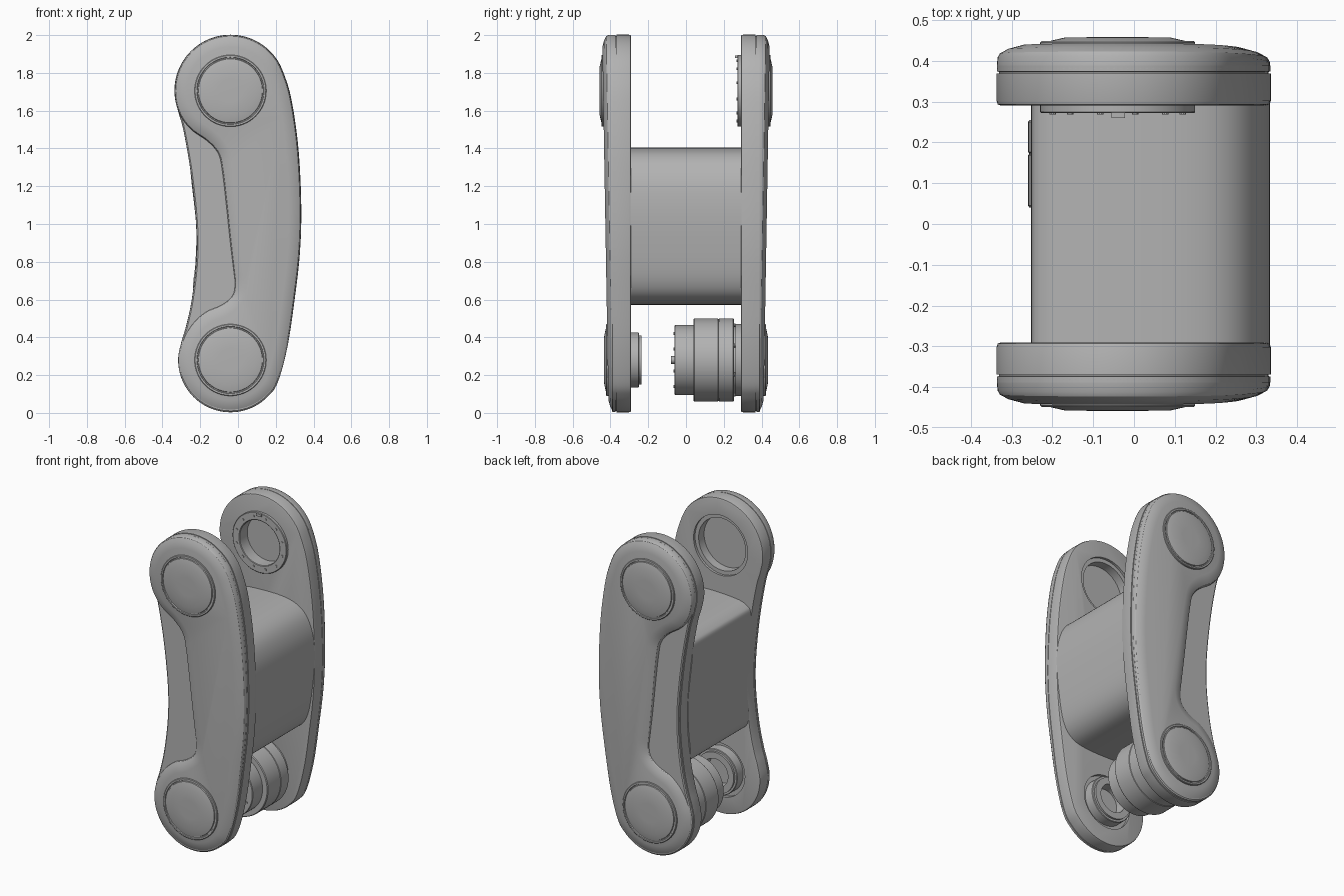
import bpy, bmesh
from math import radians, sin, cos, pi

if "Cube" in bpy.data.objects:
    bpy.data.objects.remove(bpy.data.objects["Cube"], do_unlink=True)

grey = bpy.data.materials.new("satin_grey")
grey.use_nodes = True
COLOUR = (0.45, 0.45, 0.45, 1)
grey.diffuse_color = COLOUR
for node in grey.node_tree.nodes:
    if node.type == 'BSDF_PRINCIPLED':
        node.inputs["Base Color"].default_value = COLOUR
        node.inputs["Roughness"].default_value = 0.5

CX, TOP, LOW = -0.04, 1.705, 0.28      # joint axis x, upper and lower joint heights


def shade(mesh):
    for p in mesh.polygons:
        p.use_smooth = True
    mesh.set_sharp_from_angle(angle=radians(28))


def loft(name, loops, closed=False):
    """Skin a row of equal-length loops; cap the ends or join them round."""
    bm = bmesh.new()
    rows = [[bm.verts.new(p) for p in loop] for loop in loops]
    n = len(rows[0])
    pairs = list(zip(rows, rows[1:]))
    if closed:
        pairs.append((rows[-1], rows[0]))
    else:
        bm.faces.new(rows[0])
        bm.faces.new(rows[-1])
    for a, b in pairs:
        for i in range(n):
            j = (i + 1) % n
            bm.faces.new((a[i], a[j], b[j], b[i]))
    bmesh.ops.recalc_face_normals(bm, faces=bm.faces)
    mesh = bpy.data.meshes.new(name)
    bm.to_mesh(mesh)
    bm.free()
    mesh.materials.append(grey)
    shade(mesh)
    obj = bpy.data.objects.new(name, mesh)
    bpy.context.scene.collection.objects.link(obj)
    return obj


def turned(name, profile, z, x=CX, closed=False, n=64):
    """Turn a (radius, y) profile about an axis along y."""
    ring = [2 * pi * i / n for i in range(n)]
    return loft(name, [[(x + r * cos(a), y, z + r * sin(a)) for a in ring]
                       for r, y in profile], closed)


def bolts(name, count, ring_r, size, y0, y1, z):
    for i in range(count):
        a = 2 * pi * (i + 0.5) / count
        turned(f"{name}_{i + 1}", [(size, y0), (size, y1)],
               z + ring_r * sin(a), CX + ring_r * cos(a), n=10)


def arc(z, r, a0, a1, n=9):
    return [(CX + r * cos(radians(a0 + (a1 - a0) * i / n)),
             z + r * sin(radians(a0 + (a1 - a0) * i / n))) for i in range(n + 1)]


def smooth(pts, steps=6):
    """Closed smooth curve through the points."""
    out, n = [], len(pts)
    for i in range(n):
        p0, p1, p2, p3 = (pts[(i + k - 1) % n] for k in range(4))
        for s in range(steps):
            t = s / steps
            out.append(tuple(0.5 * (2 * b + (c - a) * t + (2*a - 5*b + 4*c - d) * t**2
                                    + (3*b - a - 3*c + d) * t**3)
                             for a, b, c, d in zip(p0, p1, p2, p3)))
    return out


def inset(loop, d):
    out, n = [], len(loop)
    for i, (x, z) in enumerate(loop):
        tx = loop[(i + 1) % n][0] - loop[i - 1][0]
        tz = loop[(i + 1) % n][1] - loop[i - 1][1]
        k = d / (tx * tx + tz * tz) ** 0.5
        out.append((x - tz * k, z + tx * k))
    return out


def at(loop, y, slope=0.0):
    return [(x, y + slope * z, z) if y > 0 else (x, y - slope * z, z) for x, z in loop]


def drill(obj, holes):
    """Cut round pockets (radius, y from, y to, z) out of a part."""
    for r, y0, y1, z in holes:
        cutter = turned("cutter", [(r, y0), (r, y1)], z)
        cutter.hide_render = True
        mod = obj.modifiers.new("pocket", 'BOOLEAN')
        mod.operation, mod.solver, mod.object = 'DIFFERENCE', 'EXACT', cutter
        deps = bpy.context.evaluated_depsgraph_get()
        mesh = bpy.data.meshes.new_from_object(obj.evaluated_get(deps))
        obj.modifiers.clear()
        obj.data = mesh
        bpy.data.objects.remove(cutter, do_unlink=True)
    shade(obj.data)


# Outlines: the whole arm, the raised part of the cover, and the bridge
right_edge = [(.262, .35), (.30, .6), (.328, .85), (.335, 1.1), (.32, 1.4),
              (.285, 1.65), (.247, 1.785)]
arm = smooth(arc(TOP, .297, 35, 200)
             + [(-.29, 1.5), (-.25, 1.27), (-.222, 1.0), (-.222, .8), (-.245, .6), (-.275, .46)]
             + arc(LOW, .277, 160, 335) + right_edge)
raised = smooth(arc(TOP, .297, 35, 205)
                + [(-.25, 1.50), (-.16, 1.435), (-.105, 1.37), (-.085, 1.28), (-.066, 1.12),
                   (-.045, .92), (-.028, .77), (-.02, .68), (-.035, .62), (-.09, .575),
                   (-.17, .54), (-.235, .485)]
                + arc(LOW, .277, 150, 335) + right_edge)
bridge = smooth([(-.252, 1.3), (-.222, 1.0), (-.225, .8), (-.237, .66), (-.20, .59),
                 (-.1, .575), (.1, .575), (.22, .605), (.288, .7), (.322, .9), (.333, 1.1),
                 (.312, 1.25), (.245, 1.355), (.12, 1.40), (-.1, 1.40), (-.22, 1.375)])

# Bridge between the two arms
loft("bridge", [at(bridge, -.295), at(bridge, .295)])

# Arms: inner plate, cover base, raised cover and joint caps on each side
plates = {}
for side, s in (("front", -1), ("back", 1)):
    plates[side] = loft(side + "_inner_plate", [
        at(inset(arm, .012), s * .29), at(inset(arm, .003), s * .293),
        at(arm, s * .302), at(arm, s * .369)])
    loft(side + "_cover_base", [
        at(inset(arm, .006), s * .367), at(inset(arm, .006), s * .373),
        at(inset(arm, .001), s * .374), at(inset(arm, .001), s * .388),
        at(inset(arm, .008), s * .393)])
    loft(side + "_raised_cover", [
        at(inset(raised, .001), s * .38), at(inset(raised, .002), s * .378, .017),
        at(inset(raised, .008), s * .389, .017), at(inset(raised, .028), s * .400, .017),
        at(inset(raised, .065), s * .410, .017)])
    for level, z in (("upper", TOP), ("lower", LOW)):
        base = .41 + .017 * z
        steps = [(.19, -.02), (.19, .006), (.187, .009), (.178, .009), (.176, .003),
                 (.171, .003), (.169, .009), (.13, .018), (.06, .019)]
        turned(f"{side}_{level}_cap", [(r, s * (base + h)) for r, h in steps], z)

# Pockets on the inner faces
drill(plates["front"], [(.19, -.28, -.305, TOP), (.165, -.28, -.36, TOP),
                        (.17, -.28, -.31, LOW)])
drill(plates["back"], [(.14, .28, .35, TOP)])

# Upper back bearing ring with bolts and locating tab
turned("bearing_ring", [(.14, .30), (.14, .275), (.144, .272), (.187, .272),
                        (.19, .275), (.19, .30)], TOP, closed=True)
bolts("bearing_bolt", 12, .165, .008, .275, .268, TOP)
loft("locating_tab", [[(x, y, z) for x, z in ((-.055, 1.878), (-.022, 1.878),
                                              (-.022, 1.893), (-.055, 1.893))]
                      for y in (.26, .28)])

# Lower front hollow boss
turned("hollow_boss", [(.09, -.315), (.09, -.235), (.13, -.235), (.13, -.248),
                       (.142, -.248), (.145, -.251), (.145, -.315)], LOW, closed=True)

# Lower back drive motor
turned("motor_flange", [(.19, .30), (.19, .262), (.175, .262), (.175, .24)], LOW)
turned("motor_body", [(.215, .255), (.22, .25), (.22, .176), (.217, .174), (.217, .171),
                      (.22, .169), (.22, .045), (.216, .04)], LOW)
turned("motor_nose", [(.185, .05), (.185, -.057), (.182, -.06), (.12, -.06),
                      (.118, -.052), (.05, -.052)], LOW)
turned("motor_connector", [(.02, -.04), (.02, -.08)], LOW, n=24)
bolts("motor_bolt", 8, .2, .01, .25, .262, LOW)
bolts("nose_bolt", 8, .152, .008, -.055, -.065, LOW)
